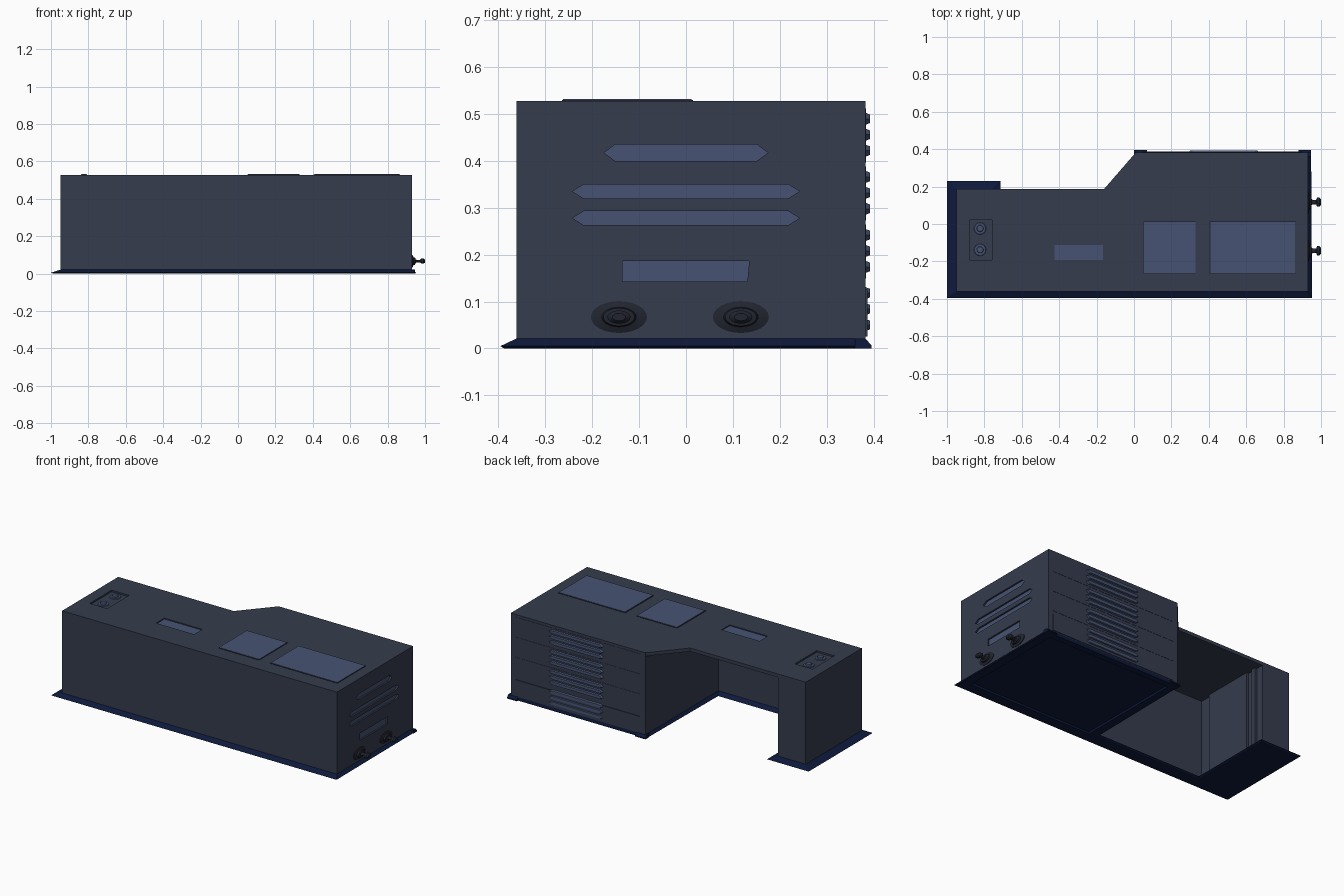
import bpy, bmesh, math
from mathutils import Vector

if "Cube" in bpy.data.objects:
    bpy.data.objects.remove(bpy.data.objects["Cube"])


def mat(name, col):
    m = bpy.data.materials.new(name)
    m.diffuse_color = (*col, 1)
    m.use_nodes = True
    m.node_tree.nodes["Principled BSDF"].inputs["Base Color"].default_value = m.diffuse_color
    return m


BODY = mat("slate", (0.036, 0.045, 0.075))
PANEL = mat("blue_panel", (0.062, 0.086, 0.17))
SKIRT = mat("navy", (0.004, 0.01, 0.045))
DARK = mat("dark_metal", (0.015, 0.018, 0.028))

# Maps a 2D profile point plus an extrusion depth onto each axis
PUT = {'X': lambda a, b, d: (d, a, b), 'Y': lambda a, b, d: (a, d, b), 'Z': lambda a, b, d: (a, b, d)}


def loft(name, rings, m, axis='Z'):
    """Skin a stack of (profile, depth) rings and cap both ends."""
    bm = bmesh.new()
    loops = [[bm.verts.new(PUT[axis](a, b, d)) for a, b in pts] for pts, d in rings]
    n = len(loops[0])
    for l0, l1 in zip(loops, loops[1:]):
        for i in range(n):
            bm.faces.new((l0[i], l0[(i + 1) % n], l1[(i + 1) % n], l1[i]))
    bm.faces.new(loops[0][::-1])
    bm.faces.new(loops[-1])
    bmesh.ops.recalc_face_normals(bm, faces=bm.faces)
    me = bpy.data.meshes.new(name)
    bm.to_mesh(me)
    bm.free()
    ob = bpy.data.objects.new(name, me)
    bpy.context.collection.objects.link(ob)
    me.materials.append(m)
    return ob


def prism(name, pts, lo, hi, m, axis='Z'):
    return loft(name, [(pts, lo), (pts, hi)], m, axis)


def rect(a0, a1, b0, b1):
    return [(a0, b0), (a1, b0), (a1, b1), (a0, b1)]


def slot(a0, a1, b0, b1, tip):
    c = (b0 + b1) / 2
    return [(a0, c), (a0 + tip, b0), (a1 - tip, b0), (a1, c), (a1 - tip, b1), (a0 + tip, b1)]


def circle(a, b, ra, rb, n=24):
    return [(a + ra * math.cos(2 * math.pi * i / n), b + rb * math.sin(2 * math.pi * i / n)) for i in range(n)]


def cut(target, cutter):
    md = target.modifiers.new("cut", 'BOOLEAN')
    md.operation = 'DIFFERENCE'
    md.solver = 'EXACT'
    md.object = cutter
    bpy.context.view_layer.objects.active = target
    bpy.ops.object.modifier_apply(modifier=md.name)
    bpy.data.objects.remove(cutter)


def recess(target, name, pts, face, depth, axis):
    """Sunk pocket with a coloured floor."""
    cut(target, prism("cutter", pts, face - depth, face + 0.02, BODY, axis))
    prism(name, pts, face - depth, face - depth + 0.002, PANEL, axis)


# Carcass: pedestal, thin front wall and left leg in one U-shaped footprint
foot = [(-.95, -.362), (.93, -.362), (.93, .383), (.01, .383),
        (.01, -.33), (-.76, -.33), (-.76, .187), (-.95, .187)]
carcass = prism("carcass", foot, .02, .507, BODY)

# Desk top with angled step at the back
top = prism("desk_top", [(-.95, -.362), (.93, -.362), (.93, .383), (.01, .383), (-.16, .187), (-.95, .187)],
            .507, .528, BODY)

# Sloping skirt around the floor
outer = [(-1, -.396), (.952, -.396), (.947, .385), (.0, .385),
         (-.01, -.30), (-.715, -.30), (-.715, .23), (-1, .23)]
inner = [(-.985, -.388), (.945, -.388), (.942, .384), (.004, .384),
         (-.004, -.31), (-.725, -.31), (-.725, .22), (-.985, .22)]
skirt = loft("floor_skirt", [(inner, 0), (outer, .005), (foot, .021)], SKIRT)
cut(skirt, prism("cutter", rect(.05, .89, -.325, .345), -.02, .012, BODY))
for i, (x0, x1) in enumerate(((.0, .07), (.88, .947))):
    loft(f"skirt_stub_{i}", [(rect(x0, x1, .36, .396), 0), (rect(x0, x1, .36, .396), .006),
                             (rect(x0, x1, .36, .383), .021)], SKIRT)

# Right side louvres and plate
for i, (hw, z0, z1) in enumerate(((.175, .40, .435), (.242, .32, .35), (.242, .263, .293))):
    recess(carcass, f"side_louvre_{i}", slot(-hw, hw, z0, z1, .024), .93, .012, 'X')
recess(carcass, "side_plate", [(-.135, .143), (.131, .143), (.135, .187), (-.135, .187)], .93, .012, 'X')

# Oval flanged knobs on the right side
for i, y in enumerate((-.143, .117)):
    prof = [(.034, .929), (.034, .933), (.021, .938), (.019, .947), (.010, .949),
            (.007, .955), (.007, .974), (.014, .979), (.014, .992), (.008, 1.0)]
    k = loft(f"side_knob_{i}", [(circle(y, .067, r * 1.76, r), x) for r, x in prof], DARK, 'X')

# Pedestal drawers at the back, each with three raised louvres
for i in range(4):
    z0 = .022 + i * .124
    proud = .387 if i == 0 else .3845
    prism(f"drawer_{i}", rect(.045, .90, z0 + .003, z0 + .104 if i == 0 else z0 + .118), .378, proud, BODY, 'Y')
    for j in range(3):
        z = z0 + .014 + j * .034
        loft(f"drawer_louvre_{i}_{j}", [(slot(.29, .67, z, z + .028, .02), .38),
                                        (slot(.30, .66, z + .005, z + .023, .016), .393)], PANEL, 'Y')

# Two raised display panels on the top, with dark rims
for i, (x0, x1) in enumerate(((.05, .33), (.405, .865))):
    prism(f"panel_rim_{i}", rect(x0, x1, -.265, .015), .52, .530, DARK)
    prism(f"top_panel_{i}", rect(x0 + .004, x1 - .002, -.262, .012), .525, .532, PANEL)

# Small sunken tray on the top
recess(top, "top_tray", rect(-.425, -.165, -.192, -.112), .528, .008, 'Z')

# Sunken control pad with two dials
cut(top, prism("cutter", rect(-.88, -.76, -.192, .022), .516, .55, BODY))
prism("dial_pad", rect(-.88, -.76, -.192, .022), .514, .518, BODY)
for i, y in enumerate((-.138, -.024)):
    loft(f"dial_{i}", [(circle(-.823, y, r, r), z) for r, z in
                       ((.033, .516), (.030, .522), (.018, .522), (.016, .531), (.009, .532))], PANEL)

# Raised strips on the inner face of the leg
for i, (y0, y1) in enumerate(((-.25, .07), (.11, .14))):
    prism(f"leg_strip_{i}", rect(-.765, -.745, y0, y1), .02, .507, BODY)
